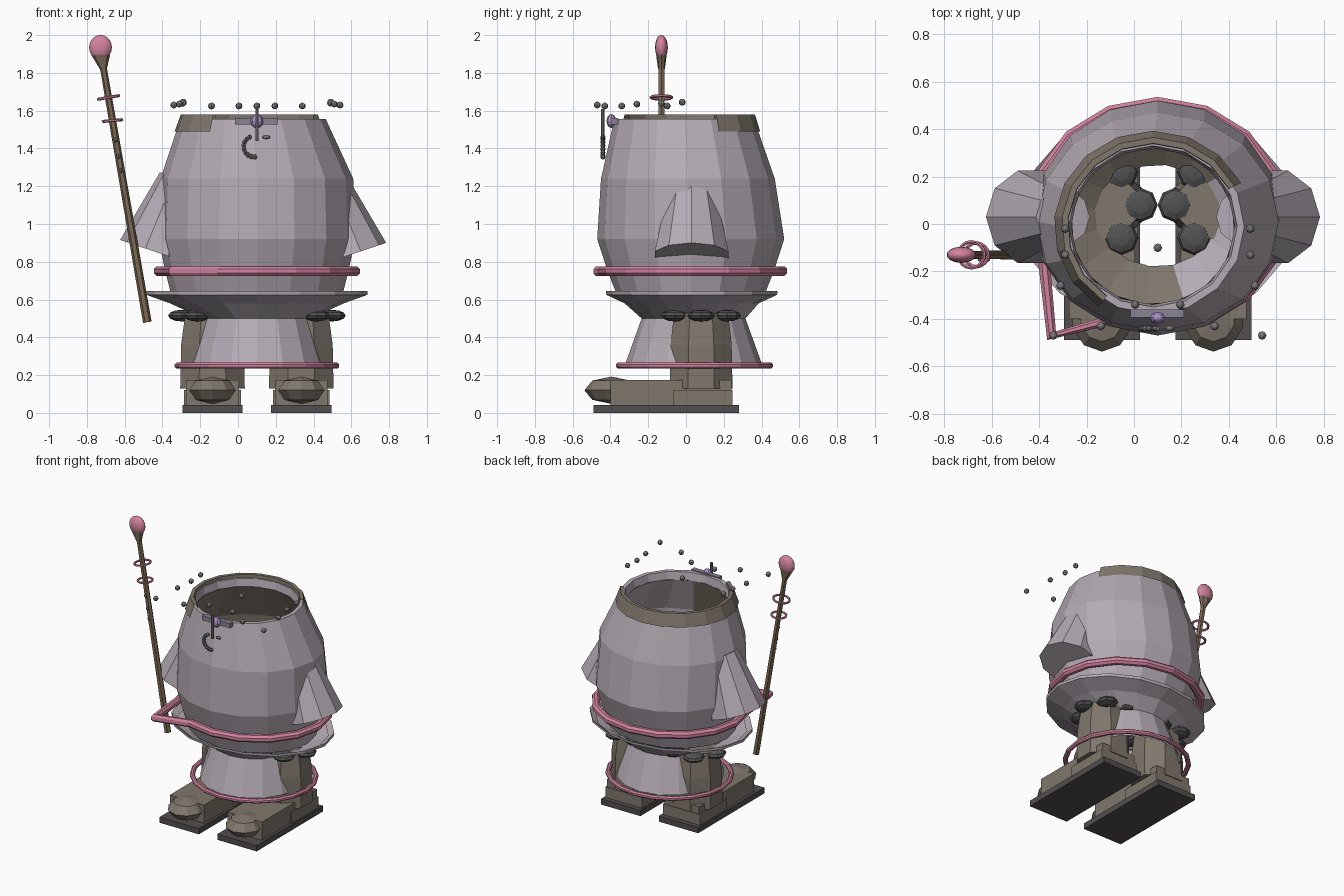
import bpy, bmesh
from math import sin, cos, pi, radians
from mathutils import Matrix, Vector

cube = bpy.data.objects.get("Cube")
if cube:
    bpy.data.objects.remove(cube)


def material(name, r, g, b):
    m = bpy.data.materials.new(name)
    m.use_nodes = True
    m.diffuse_color = (r, g, b, 1)
    m.node_tree.nodes["Principled BSDF"].inputs["Base Color"].default_value = (r, g, b, 1)
    return m


CLOTH = material("lavender grey cloth", .46, .41, .46)
BROWN = material("olive brown leather", .215, .185, .15)
PINK = material("pink trim", .65, .23, .35)
SOLE = material("dark sole", .085, .077, .075)
STUD = material("charcoal stud", .085, .085, .085)
BEAD = material("grey bead", .19, .19, .20)
WOOD = material("staff wood", .20, .14, .09)
GEM = material("violet gem", .42, .30, .60)
METAL = material("dull metal", .25, .23, .30)

CX = 0.1  # the figure stands beside its staff


def finish(bm, name, mat):
    bmesh.ops.recalc_face_normals(bm, faces=bm.faces)
    me = bpy.data.meshes.new(name)
    bm.to_mesh(me)
    bm.free()
    me.materials.append(mat)
    ob = bpy.data.objects.new(name, me)
    bpy.context.collection.objects.link(ob)
    return ob


def loft(name, rings, mat, n=16, start=0, end=360, cyclic=False, caps=False, matrix=None):
    """Skin elliptical rings (cx, cy, z, rx, ry), over a full turn or an arc."""
    full = end - start == 360
    bm = bmesh.new()
    rows = []
    for cx, cy, z, rx, ry in rings:
        row = []
        for i in range(n if full else n + 1):
            a = radians(start + (end - start) * i / n)
            row.append(bm.verts.new((cx + rx * cos(a), cy + ry * sin(a), z)))
        rows.append(row)
    pairs = list(zip(rows, rows[1:])) + ([(rows[-1], rows[0])] if cyclic else [])
    for low, high in pairs:
        for i in range(n):
            j = (i + 1) % len(low)
            bm.faces.new((low[i], low[j], high[j], high[i]))
    if caps:
        bm.faces.new(rows[0])
        bm.faces.new(rows[-1])
    if matrix:
        bm.transform(matrix)
    return finish(bm, name, mat)


def hoop(name, centre, rx, ry, thick, mat, n=16, sides=8, matrix=None):
    x, y, z = centre
    tube = []
    for k in range(sides):
        a = 2 * pi * (k + .5) / sides
        tube.append((x, y, z + thick * sin(a), rx + thick * cos(a), ry + thick * cos(a)))
    return loft(name, tube, mat, n, cyclic=True, matrix=matrix)


def rod(name, p, q, r1, r2, mat, n=6):
    p, q = Vector(p), Vector(q)
    turn = (q - p).to_track_quat('Z', 'Y').to_matrix().to_4x4()
    bm = bmesh.new()
    bmesh.ops.create_cone(bm, cap_ends=True, segments=n, radius1=r1, radius2=r2,
                          depth=(q - p).length, matrix=Matrix.Translation((p + q) / 2) @ turn)
    return finish(bm, name, mat)


def ball(name, centre, size, mat, u=8, v=6):
    bm = bmesh.new()
    bmesh.ops.create_uvsphere(bm, u_segments=u, v_segments=v, radius=1,
                              matrix=Matrix.Translation(centre) @ Matrix.Diagonal((*size, 1)))
    return finish(bm, name, mat)


def box(name, low, high, mat):
    low, high = Vector(low), Vector(high)
    bm = bmesh.new()
    bmesh.ops.create_cube(bm, size=1, matrix=Matrix.Translation((low + high) / 2)
                          @ Matrix.Diagonal((*(high - low), 1)))
    return finish(bm, name, mat)


# Barrel robe with a turned-in rim
loft("robe_body", [(CX, .025, .61, .45, .385), (CX, .025, .75, .485, .44),
                   (CX, .025, .92, .52, .495), (CX, .01, 1.24, .51, .46),
                   (.08, -.01, 1.555, .385, .37), (.08, -.01, 1.555, .355, .34),
                   (.08, -.01, 1.5, .345, .33)], CLOTH)

# Lining that funnels in at the waist: leather, with cloth at the left front
for name, mat, n, start, end in (("leather_lining", BROWN, 11, 37.5, 285),
                                 ("cloth_lining", CLOTH, 5, -75, 37.5)):
    loft(name, [(CX, .035, .52, .25, .215), (CX, .025, .63, .43, .365),
                (CX, .025, .92, .495, .47), (CX, .01, 1.24, .485, .435),
                (.08, -.01, 1.5, .345, .33)], mat, n, start, end)

# Collar band, open at the front left
loft("collar", [(.08, -.01, 1.49, .418, .403), (.08, -.01, 1.58, .385, .375),
                (.08, -.01, 1.58, .36, .35), (.08, -.01, 1.54, .357, .347)],
     BROWN, n=10, start=27, end=237)

# Flared waist flange running down into the skirt
loft("skirt", [(CX, .03, .62, .54, .425), (CX, .03, .645, .585, .455),
               (CX, .03, .625, .585, .452), (CX, .03, .58, .46, .355),
               (CX, .04, .50, .285, .275), (CX, .04, .25, .36, .365)], CLOTH)
hoop("hem_ring", (CX, .045, .25), .42, .40, .017, PINK, n=20)

# Belt with one corner pulled out to a point
belt = hoop("belt", (CX, .035, .75), .52, .475, .028, PINK)
for v in belt.data.vertices:
    if v.index % 16 == 10:
        v.co += Vector((-.08, -.17, 0))

# Bell sleeves
for side, name, cuff in ((1, "left_sleeve", (.59, .03, .835)), (-1, "right_sleeve", (-.43, .03, .85))):
    shoulder = Vector(cuff) + Vector((-side * .13, 0, .385))
    rod(name, cuff, shoulder, .205, .12, CLOTH, n=10)

# Legs, boots and stud rings
for side, label in ((-1, "right"), (1, "left")):
    x = CX + side * .235
    loft(label + "_leg", [(x, .08, .13, .185, .18), (x, .08, .36, .18, .175),
                          (x, .08, .53, .155, .155)], BROWN, n=8, start=22.5, end=382.5, caps=True)
    box(label + "_boot", (x - .14, -.40, .04), (x + .14, .24, .175), BROWN)
    box(label + "_heel", (x - .15, -.07, .04), (x + .15, .245, .12), BROWN)
    box(label + "_sole", (x - .16, -.49, 0), (x + .16, .28, .042), SOLE)
    ball(label + "_toe", (x, -.395, .12), (.13, .143, .072), BROWN, 10, 4)
    for k in range(6):
        a = k * pi / 3
        ball(f"{label}_leg_stud_{k}", (x + .162 * cos(a), .08 + .16 * sin(a), .515),
             (.073, .073, .031), STUD)

# Floating beads around the neck
for side in (-1, 1):
    for dx, y, z in ((.39, -.02, 1.645), (.39, -.13, 1.64), (.41, -.26, 1.635),
                     (.44, -.47, 1.63), (.24, -.43, 1.625), (.095, -.34, 1.625)):
        ball("neck_bead", (CX + side * dx, y, z), (.018,) * 3, BEAD)
ball("centre_bead", (CX, -.1, 1.625), (.018,) * 3, BEAD)

# Brooch: bar, gem, pin and hook
box("brooch_bar", (-.015, -.395, 1.528), (.21, -.36, 1.562), METAL)
ball("brooch_gem", (CX, -.395, 1.545), (.034, .026, .037), GEM)
rod("brooch_pin", (CX, -.44, 1.44), (CX, -.44, 1.61), .009, .009, BEAD)
for k in range(9):
    a = radians(115 + 20 * k)
    ball("hook_link", (.085 + .055 * cos(a), -.44, 1.41 + .055 * sin(a)), (.014,) * 3, BEAD, 6, 4)
ball("hook_tip", (.15, -.44, 1.46), (.022, .012, .012), BEAD)

# Staff with knob, socket, loose rings and rivets
foot, top = Vector((-.48, -.13, .48)), Vector((-.715, -.13, 1.84))
rod("staff", foot, top, .023, .018, WOOD)
loft("staff_socket", [(-.713, -.13, 1.82, .018, .018), (-.727, -.13, 1.895, .05, .028)], WOOD, n=8)
knob = ball("staff_knob", (-.728, -.13, 1.935), (.062, .034, .066), PINK, 14, 10)
for f in knob.data.polygons:
    f.use_smooth = True
for t, r, tilt in ((.875, .055, -10), (.785, .05, -5)):
    place = Matrix.Translation(foot.lerp(top, t)) @ Matrix.Rotation(radians(tilt), 4, 'Y')
    hoop("staff_ring", (0, 0, 0), r, r, .008, PINK, sides=6, matrix=place)
for t in (.71, .645, .59):
    ball("staff_rivet", foot.lerp(top, t) + Vector((0, -.018, 0)), (.013,) * 3, BEAD, 6, 4)
